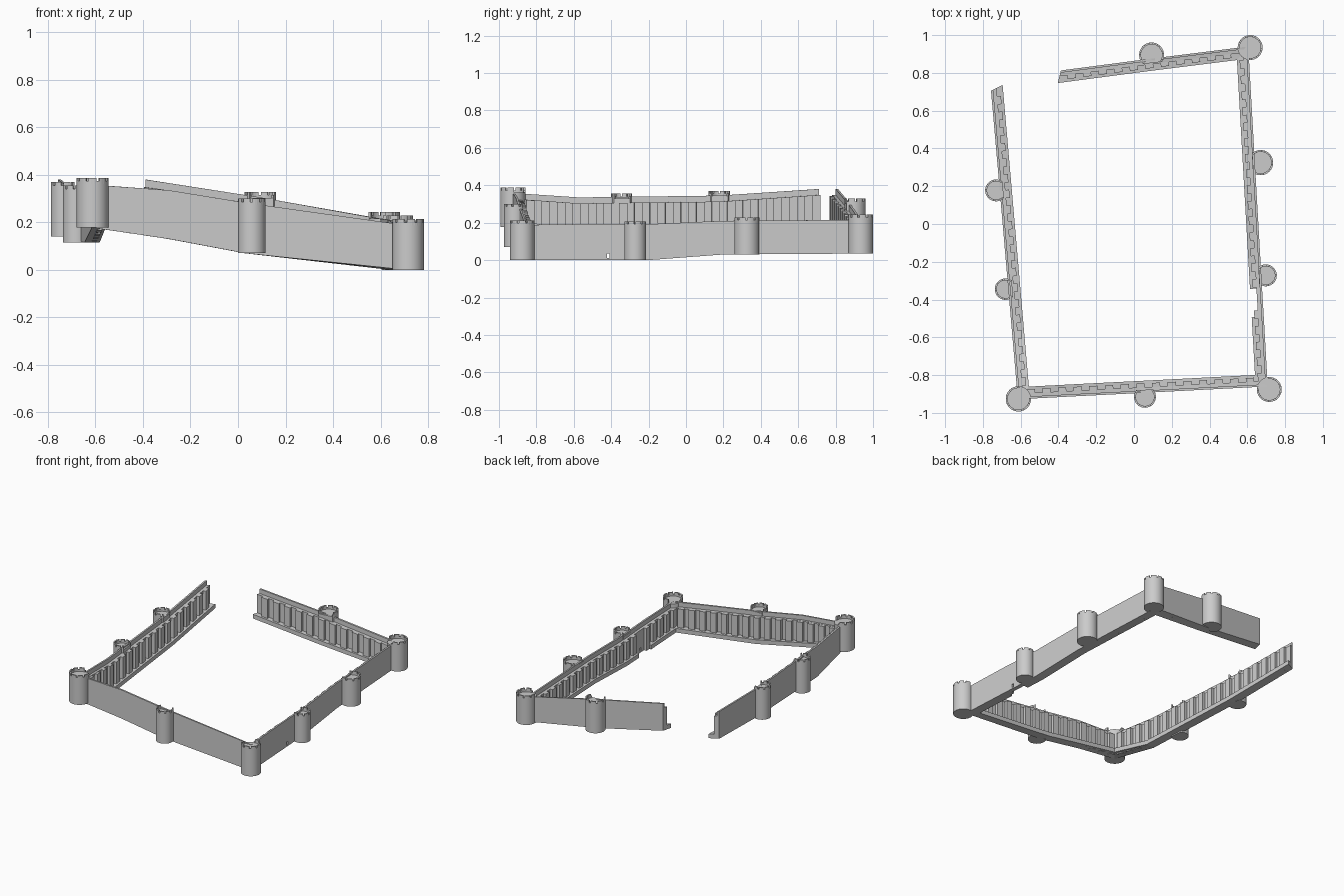
import bpy, bmesh, math
from mathutils import Vector

if "Cube" in bpy.data.objects:
    bpy.data.objects.remove(bpy.data.objects["Cube"])

# Outer line of the curtain wall, clockwise: x, y, base height, parapet height
PATH = [(-0.387, 0.813, 0.185, 0.38), (0.093, 0.876, 0.10, 0.305), (0.605, 0.94, 0.035, 0.215),
        (0.647, 0.2, 0.03, 0.21), (0.67, -0.2, 0.0, 0.192), (0.678, -0.34, 0.0, 0.192),
        (0.687, -0.49, 0.0, 0.193), (0.708, -0.86, 0.0, 0.188), (0.03, -0.895, 0.07, 0.283),
        (-0.29, -0.911, 0.13, 0.335), (-0.615, -0.928, 0.178, 0.358), (-0.646, -0.57, 0.115, 0.335),
        (-0.711, 0.18, 0.14, 0.345), (-0.757, 0.705, 0.185, 0.38)]
PTS = [Vector(p[:2]) for p in PATH]
WALK_DROP = 0.032
LEDGE_H = 0.03


def make_object(name, bm, smooth=False):
    bmesh.ops.recalc_face_normals(bm, faces=bm.faces)
    mesh = bpy.data.meshes.new(name)
    bm.to_mesh(mesh)
    bm.free()
    ob = bpy.data.objects.new(name, mesh)
    bpy.context.collection.objects.link(ob)
    if smooth:
        bpy.ops.object.select_all(action='DESELECT')
        ob.select_set(True)
        bpy.context.view_layer.objects.active = ob
        bpy.ops.object.shade_smooth_by_angle(angle=math.radians(25))
    return ob


def loft(bm, rings):
    vs = [[bm.verts.new(p) for p in ring] for ring in rings]
    n = len(rings[0])
    for a, b in zip(vs, vs[1:]):
        for i in range(n):
            j = (i + 1) % n
            bm.faces.new((a[i], a[j], b[j], b[i]))
    bm.faces.new(vs[0][::-1])
    bm.faces.new(vs[-1])


def prism(bm, outline, z0, z1):
    loft(bm, [[(x, y, z) for x, y in outline] for z in (z0, z1)])


def inward(a, b):
    d = (b - a).normalized()
    return Vector((d.y, -d.x))


def mitre(i):
    # inward direction at a station; the open ends are skewed past the wall
    if i == 0:
        return inward(PTS[0], PTS[1]) - 0.4 * (PTS[1] - PTS[0]).normalized()
    if i == len(PTS) - 1:
        return inward(PTS[-2], PTS[-1]) + 0.4 * (PTS[-1] - PTS[-2]).normalized()
    n1, n2 = inward(PTS[i - 1], PTS[i]), inward(PTS[i], PTS[i + 1])
    m = (n1 + n2).normalized()
    return m / m.dot(n1)


def sweep(name, section, first, last):
    bm = bmesh.new()
    rings = []
    for i in range(first, last + 1):
        m = mitre(i)
        rings.append([(*(PTS[i] + m * off), z) for off, z in section(PATH[i][2], PATH[i][3])])
    loft(bm, rings)
    return make_object(name, bm)


# Curtain wall with thin outer parapet and wall walk
def wall_section(b, t):
    w = t - WALK_DROP
    return [(0, b), (0, t), (0.012, t), (0.012, w), (0.03, w), (0.03, b)]


wall = sweep("curtain_wall", wall_section, 0, len(PATH) - 1)


# Inner foot ledge, interrupted at the small doorway
def ledge_section(b, t):
    return [(0.029, b), (0.029, b + LEDGE_H), (0.064, b + LEDGE_H), (0.064, b)]


sweep("foot_ledge_north", ledge_section, 0, 5)
sweep("foot_ledge_south", ledge_section, 6, len(PATH) - 1)

# Small doorway through the east wall
bm = bmesh.new()
prism(bm, [(0.6, -0.423), (0.75, -0.423), (0.75, -0.409), (0.6, -0.409)], 0.01, 0.034)
cutter = make_object("doorway_cutter", bm)
cutter.hide_render = True
cutter.hide_viewport = True
mod = wall.modifiers.new("doorway", 'BOOLEAN')
mod.operation = 'DIFFERENCE'
mod.object = cutter
mod.solver = 'EXACT'

# Evenly spaced buttress posts on the inner side
bm = bmesh.new()
PITCH, POST_W = 0.083, 0.044
corners = [0, 2, 7, 10, 13]
for c0, c1 in zip(corners, corners[1:]):
    total = sum((PTS[i + 1] - PTS[i]).length for i in range(c0, c1))

    def sample(s):
        for i in range(c0, c1):
            length = (PTS[i + 1] - PTS[i]).length
            if s <= length or i == c1 - 1:
                f = s / length
                b, t = (PATH[i][k] + (PATH[i + 1][k] - PATH[i][k]) * f for k in (2, 3))
                return PTS[i].lerp(PTS[i + 1], f), inward(PTS[i], PTS[i + 1]), b, t
            s -= length

    s = 0.03 if c0 == 0 else 0.07
    while s < total - 0.07:
        ends = []
        for u in (s, s + POST_W):
            p, n, b, t = sample(u)
            q, r = p + n * 0.028, p + n * 0.05
            top = t - WALK_DROP
            ends.append([(*q, b), (*q, top), (*r, top), (*r, b)])
        mid = sample(s + POST_W / 2)[0]
        if not (mid.x > 0.6 and abs(mid.y + 0.416) < 0.032):
            loft(bm, ends)
        s += PITCH
make_object("buttress_posts", bm)


# Round towers: solid drum, rim wall and merlons
def tower(name, x, y, r, z0, z1, facing, corner):
    bm = bmesh.new()
    steps = 36 if corner else 26
    face = math.radians(facing)

    def at(i, rad):
        a = face + math.radians(10) * (i - steps / 2)
        return (x + rad * math.cos(a), y + rad * math.sin(a))

    prism(bm, [at(i, r) for i in range(steps if corner else steps + 1)], z0, z1 - 0.026)
    skip = 4 if corner else 0
    for i in range(skip, steps - skip):
        high = z1 if i % 4 else z1 - 0.014
        prism(bm, [at(i, r), at(i + 1, r), at(i + 1, r - 0.01), at(i, r - 0.01)], z1 - 0.026, high)
    bmesh.ops.remove_doubles(bm, verts=bm.verts, dist=0.00005)
    make_object(name, bm, True)


tower("tower_north_east", 0.615, 0.934, 0.066, 0.035, 0.243, 45, True)
tower("tower_south_east", 0.716, -0.876, 0.066, 0.0, 0.213, -45, True)
tower("tower_south_west", -0.612, -0.926, 0.067, 0.178, 0.387, -135, True)
tower("tower_north", 0.093, 0.895, 0.066, 0.10, 0.328, 97, False)
tower("tower_east_upper", 0.67, 0.325, 0.067, 0.03, 0.228, 3, False)
tower("tower_east_lower", 0.698, -0.272, 0.058, 0.0, 0.207, 3, False)
tower("tower_south", 0.058, -0.915, 0.058, 0.07, 0.30, -87, False)
tower("tower_west_lower", -0.68, -0.345, 0.057, 0.115, 0.355, 185, False)
tower("tower_west_upper", -0.73, 0.178, 0.058, 0.14, 0.37, 185, False)
